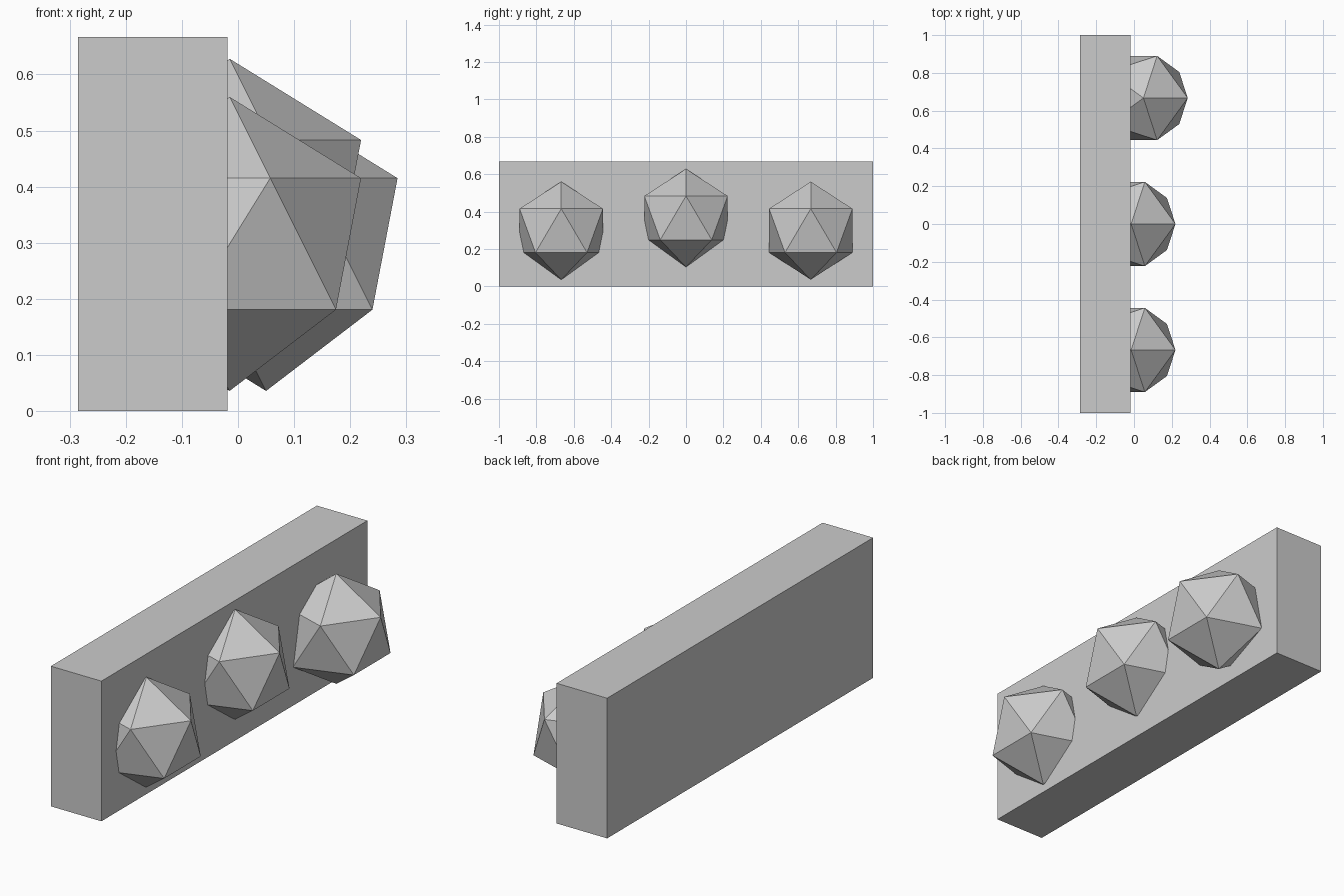
import bpy

if "Cube" in bpy.data.objects:
    bpy.data.objects.remove(bpy.data.objects["Cube"])

# Upright slab
X0, X1, HEIGHT = -0.285, -0.019, 0.667
bpy.ops.mesh.primitive_cube_add(size=1, location=((X0 + X1) / 2, 0, HEIGHT / 2))
slab = bpy.context.object
slab.name = "slab"
slab.scale = (X1 - X0, 2.0, HEIGHT)
bpy.ops.object.transform_apply(location=False, rotation=False, scale=True)

# Three faceted knobs, half sunk into the slab's face
RADIUS = 0.262
knobs = {
    "knob_front": (-0.015, -0.667, 0.298),
    "knob_middle": (-0.015, 0.0, 0.366),
    "knob_back": (0.050, 0.667, 0.298),
}
for name, location in knobs.items():
    bpy.ops.mesh.primitive_ico_sphere_add(subdivisions=1, radius=RADIUS, location=location)
    bpy.context.object.name = name
